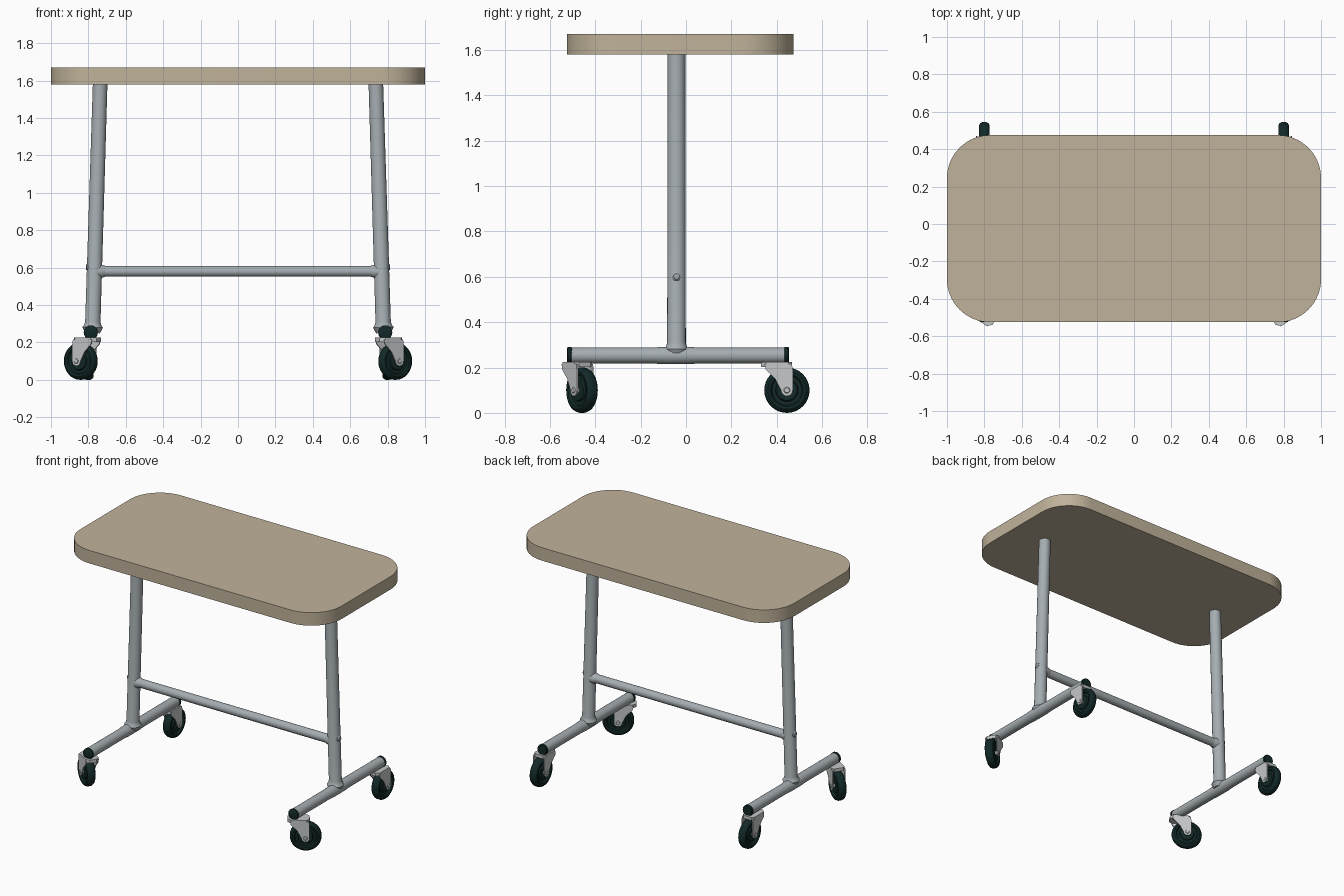
import bpy, bmesh, math
from mathutils import Matrix, Vector

if "Cube" in bpy.data.objects:
    bpy.data.objects.remove(bpy.data.objects["Cube"])


def material(name, rgb):
    m = bpy.data.materials.new(name)
    m.diffuse_color = (*rgb, 1)
    m.use_nodes = True
    m.node_tree.nodes["Principled BSDF"].inputs["Base Color"].default_value = m.diffuse_color
    return m


TAN = material("tan laminate", (0.53, 0.45, 0.325))
STEEL = material("grey steel", (0.38, 0.42, 0.44))
LIGHT = material("light steel", (0.56, 0.57, 0.58))
RUBBER = material("dark green rubber", (0.006, 0.022, 0.021))


def finish(bm, name, mat, matrix=Matrix(), angle=35):
    bmesh.ops.recalc_face_normals(bm, faces=bm.faces)
    bm.transform(matrix)
    me = bpy.data.meshes.new(name)
    bm.to_mesh(me)
    bm.free()
    me.materials.append(mat)
    me.shade_smooth()
    me.set_sharp_from_angle(angle=math.radians(angle))
    ob = bpy.data.objects.new(name, me)
    bpy.context.collection.objects.link(ob)
    return ob


def lathe(name, mat, start, end, profile, matrix=Matrix(), sides=24):
    """Turn (distance, radius) pairs round the line from start to end."""
    start, end = Vector(start), Vector(end)
    turn = (end - start).to_track_quat('Z', 'Y').to_matrix().to_4x4()
    bm = bmesh.new()
    rings = []
    for t, r in profile:
        rings.append([bm.verts.new((r * math.cos(a), r * math.sin(a), t))
                      for a in (2 * math.pi * i / sides for i in range(sides))])
    for a, b in zip(rings, rings[1:]):
        for i in range(sides):
            j = (i + 1) % sides
            bm.faces.new((a[i], a[j], b[j], b[i]))
    bm.faces.new(rings[0][::-1])
    bm.faces.new(rings[-1])
    return finish(bm, name, mat, matrix @ Matrix.Translation(start) @ turn)


def prism(name, mat, points, offset, matrix=Matrix()):
    """Extrude a closed outline by an offset vector."""
    bm = bmesh.new()
    face = bm.faces.new([bm.verts.new(p) for p in points])
    new = bmesh.ops.extrude_face_region(bm, geom=[face])["geom"]
    bmesh.ops.translate(bm, vec=offset,
                        verts=[v for v in new if isinstance(v, bmesh.types.BMVert)])
    return finish(bm, name, mat, matrix)


# Tabletop with rounded corners
R, CY = 0.23, -0.025
outline = []
for k, (sx, sy) in enumerate(((1, 1), (-1, 1), (-1, -1), (1, -1))):
    for i in range(17):
        a = math.radians(90 * k + 90 * i / 16)
        outline.append((sx * (1 - R) + R * math.cos(a),
                        CY + sy * (0.5 - R) + R * math.sin(a), 1.58))
prism("tabletop", TAN, outline, (0, 0, 0.09))


def caster(name, x, y, degrees):
    """Swivel caster: local x trails away from the pivot, local y is the axle."""
    m = Matrix.Translation((x, y, 0)) @ Matrix.Rotation(math.radians(degrees), 4, 'Z')
    s, z = 0.052, 0.1
    # wheel with rounded tread and dished sides
    half = [(-0.022, 0.022), (-0.022, 0.045), (-0.014, 0.05), (-0.014, 0.066),
            (-0.026, 0.072), (-0.028, 0.084), (-0.022, 0.094), (-0.01, 0.1)]
    full = half + [(-t, r) for t, r in reversed(half)]
    lathe(name + "_wheel", RUBBER, (s, 0, z), (s, 1, z), full, m, 32)
    # axle bolt
    lathe(name + "_axle", LIGHT, (s, -0.048, z), (s, 1, z),
          [(0, 0.011), (0.004, 0.014), (0.092, 0.014), (0.096, 0.011)], m, 12)
    # fork plate under the rail
    plate = [(-0.062, -0.022), (-0.04, -0.044), (0.06, -0.044), (0.075, -0.03),
             (0.075, 0.03), (0.06, 0.044), (-0.04, 0.044), (-0.062, 0.022)]
    prism(name + "_fork_plate", LIGHT, [(px, py, 0.203) for px, py in plate],
          (0, 0, 0.022), m)
    # two fork cheeks tapering to the axle
    cheek = [(-0.045, 0.215), (-0.042, 0.192), (0.0, 0.15), (0.026, 0.1)]
    cheek += [(s + 0.026 * math.cos(a), z + 0.026 * math.sin(a))
              for a in (math.pi + math.pi * i / 8 for i in range(1, 9))]
    cheek += [(0.078, 0.19), (0.074, 0.215)]
    for label, py in (("a", -0.044), ("b", 0.036)):
        prism(name + "_fork_cheek_" + label, LIGHT,
              [(px, py, pz) for px, pz in cheek], (0, 0.008, 0), m)


for side, sx in (("left", -1), ("right", 1)):
    # leaning leg, flared where it meets the foot rail
    low, high = Vector((sx * 0.778, -0.042, 0.25)), Vector((sx * 0.737, -0.042, 1.585))
    lathe(side + "_leg", STEEL, low, high,
          [(0, 0.04), (0.03, 0.055), (0.042, 0.046), (0.06, 0.041),
           ((high - low).length, 0.039)])
    # foot rail
    fx = sx * 0.787
    lathe(side + "_foot_rail", STEEL, (fx, -0.51, 0.253), (fx, 1, 0.253),
          [(0, 0.035), (0.36, 0.035), (0.41, 0.038), (0.52, 0.038),
           (0.57, 0.035), (0.945, 0.035)])
    # rubber end caps
    for end, y in (("front", -0.525), ("back", 0.432)):
        lathe(side + "_" + end + "_end_cap", RUBBER, (fx, y, 0.254), (fx, 1, 0.254),
              [(0, 0.03), (0.004, 0.037), (0.018, 0.037), (0.022, 0.034)], sides=16)
    # bolt through the leg and weld collar of the crossbar
    lathe(side + "_bolt", STEEL, (sx * 0.77, -0.042, 0.602), (sx, -0.042, 0.602),
          [(0, 0.021), (0.036, 0.021), (0.043, 0.013)], sides=12)
    lathe(side + "_crossbar_collar", STEEL, (sx * 0.71, -0.042, 0.58), (sx, -0.042, 0.58),
          [(0, 0.029), (0.018, 0.035), (0.04, 0.037)])
    # casters: back ones roll along y, front ones are swivelled outward
    caster(side + "_back_caster", sx * 0.8, 0.393, 90)
    caster(side + "_front_caster", sx * 0.797, -0.487, 33 if sx > 0 else 147)

# Crossbar between the legs
lathe("crossbar", STEEL, (-0.76, -0.042, 0.58), (1, -0.042, 0.58),
      [(0, 0.029), (1.52, 0.029)])
